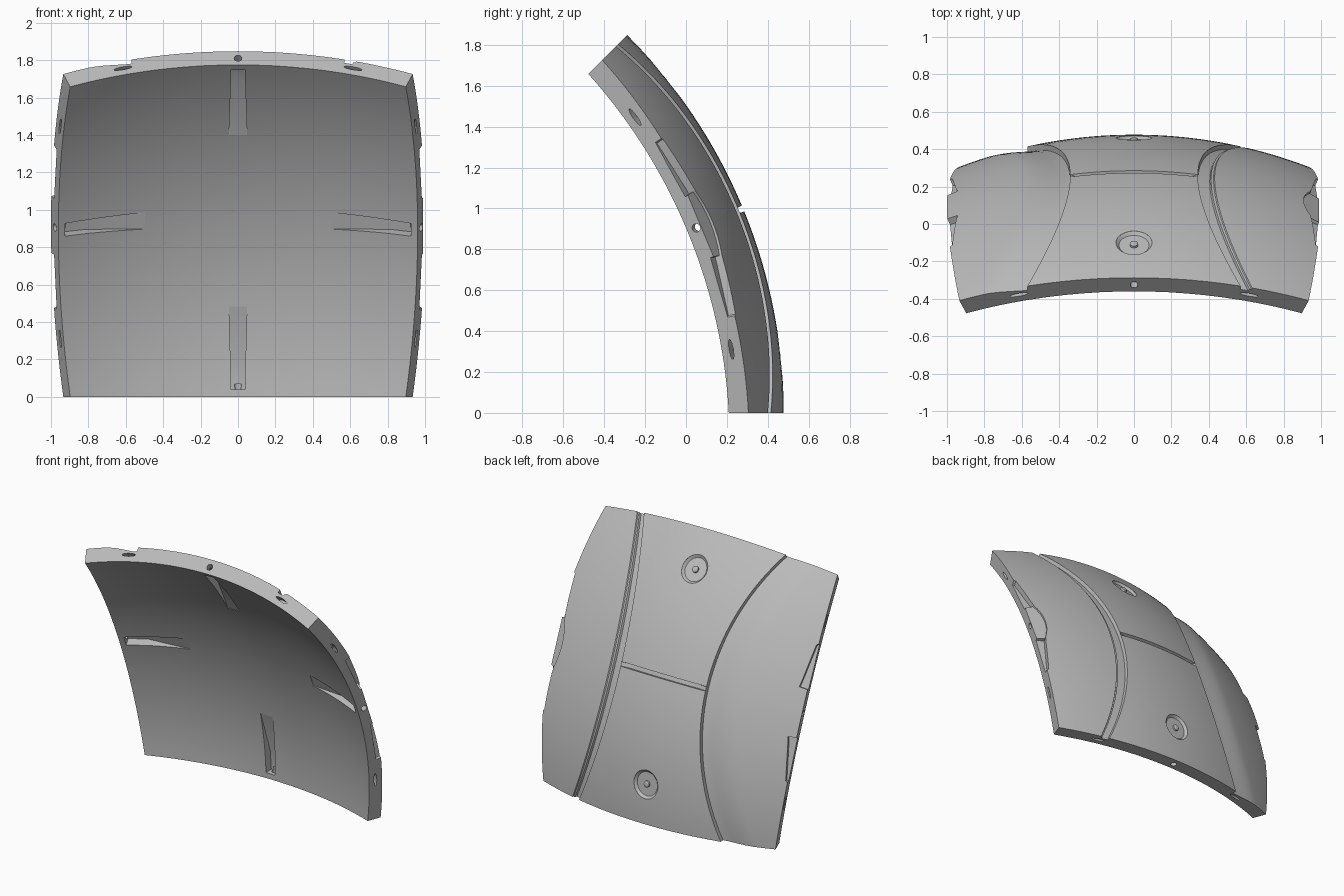
import bpy, bmesh
from math import sin, cos, tan, atan, radians, degrees, pi
from mathutils import Vector, Matrix

if "Cube" in bpy.data.objects:
    bpy.data.objects.remove(bpy.data.objects["Cube"])

HALF = 22.5                      # half angle of the square panel
R_OUT, R_IN = 2.613, 2.51
CENTRE = Vector((0, -2.135, 0))  # centre of the sphere
TILT = Matrix.Rotation(radians(HALF), 3, 'X')

grey = bpy.data.materials.new("panel_grey")
grey.use_nodes = True
grey.diffuse_color = (0.5, 0.5, 0.5, 1)
grey.node_tree.nodes["Principled BSDF"].inputs["Base Color"].default_value = (0.5, 0.5, 0.5, 1)


def point(a, b, r, turn=0):
    """Point on the panel from two angles off its middle, turned to one of four edges."""
    v = Vector((tan(radians(a)), tan(radians(b)), 1)).normalized() * r
    v = Matrix.Rotation(turn * pi / 2, 3, 'Z') @ v
    return CENTRE + TILT @ Vector((v.x, v.z, v.y))


def make_object(name, bm):
    bmesh.ops.recalc_face_normals(bm, faces=bm.faces)
    mesh = bpy.data.meshes.new(name)
    bm.to_mesh(mesh)
    bm.free()
    mesh.materials.append(grey)
    obj = bpy.data.objects.new(name, mesh)
    bpy.context.collection.objects.link(obj)
    return obj


def loft(name, rings):
    """Closed solid through rings of equal point count."""
    bm = bmesh.new()
    rows = [[bm.verts.new(p) for p in ring] for ring in rings]
    n = len(rows[0])
    for low, high in zip(rows, rows[1:]):
        for i in range(n):
            j = (i + 1) % n
            bm.faces.new((low[i], low[j], high[j], high[i]))
    bm.faces.new(rows[0])
    bm.faces.new(rows[-1])
    return make_object(name, bm)


def circle(n=24):
    return [(cos(2 * pi * i / n), sin(2 * pi * i / n)) for i in range(n)]


def spread(start, end, n):
    return [start + (end - start) * i / n for i in range(n)]


# Rows of the shell, with a narrow seam across the middle
lower = spread(0, 22.15, 18) + [22.15, 22.2]
rows = lower + [45 - p for p in reversed(lower)]

# Groove profiles: (angle outward from the groove line, depth)
soft_groove = [(0, 0), (0.1, 0.03), (0.9, 0.028), (1.8, 0.021), (2.8, 0.013),
               (3.7, 0.006), (4.5, 0.002), (5.1, 0)]
crisp_groove = [(0, 0), (0.1, 0.025), (1.5, 0.025), (1.6, 0.01), (1.9, 0.008), (2, 0)]


def shell_row(phi):
    """Columns of one row as (longitude, depth)."""
    bend = ((phi - HALF) / HALF) ** 2
    line = 7.5 + 5.1 * bend
    edge = degrees(atan(tan(radians(HALF)) * cos(radians(phi - HALF))))
    narrow = 1 - 0.3 * bend
    seam = 0.025 if abs(phi - HALF) < 0.32 else 0
    left = [(-line - o, d) for o, d in reversed(soft_groove)]
    right = [(line + o * narrow, d) for o, d in crisp_groove]
    middle = [(x, seam) for x in spread(-line, line, 12)[1:]]
    return ([(x, 0) for x in spread(-edge, left[0][0], 8)] + left + middle + right
            + [(x, 0) for x in reversed(spread(edge, right[-1][0], 10))])


def build_shell():
    bm = bmesh.new()
    grids = []
    for radius, carve in ((R_OUT, 1), (R_IN, 0)):
        grid = []
        for phi in rows:
            p = radians(phi)
            line = []
            for lon, depth in shell_row(phi):
                q = radians(lon)
                d = Vector((sin(q), cos(q) * cos(p), cos(q) * sin(p)))
                line.append(bm.verts.new(CENTRE + d * (radius - depth * carve)))
            grid.append(line)
        for a, b in zip(grid, grid[1:]):
            for i in range(len(a) - 1):
                bm.faces.new((a[i], a[i + 1], b[i + 1], b[i]))
        grids.append(grid)
    # rim between the outer and inner skins
    rims = [g[0] + [r[-1] for r in g[1:-1]] + g[-1][::-1] + [r[0] for r in g[-2:0:-1]]
            for g in grids]
    n = len(rims[0])
    for i in range(n):
        j = (i + 1) % n
        bm.faces.new((rims[0][i], rims[0][j], rims[1][j], rims[1][i]))
    return make_object("curved_panel", bm)


panel = build_shell()
cutters = []

# Tapered pockets inside, with peg holes and slots in the rim, on all four edges
for k in range(4):
    pocket = [(11.4, 1.12, 2.512), (18.5, 0.95, 2.57), (21.6, 0.9, 2.572)]
    cutters.append(loft("pocket_cutter", [
        [point(a, -w, 2.45, k), point(a, w, 2.45, k), point(a, w, r, k), point(a, -w, r, k)]
        for a, w, r in pocket]))
    cutters.append(loft("peg_hole_cutter", [
        [point(a, 0.5 * x, 2.56 + 0.022 * y, k) for x, y in circle(16)] for a in (23, 21)]))
    for side in (-15, 15):
        cutters.append(loft("slot_cutter", [
            [point(a, side + 1.2 * x, 2.56 + 0.011 * y, k) for x, y in circle(16)]
            for a in (23.5, 21.3)]))

# Tapered notches on the outer side edges
notch = [(23.5, 3.8), (21.2, 4), (21.4, 5), (22.2, 11), (23.5, 11.8)]
for k in (0, 2):
    for s in (-1, 1):
        cutters.append(loft("notch_cutter", [
            [point(a, s * b, r, k) for a, b in notch] for r in (2.575, 2.68)]))

# Shallow arc recess on one side edge
arc = [(23.5 - 3.2 * cos(pi * t / 16), 8 * t / 8) for t in range(-8, 9)]
cutters.append(loft("arc_cutter", [[point(a, b, r) for a, b in arc] for r in (2.6, 2.68)]))

# Round dishes on the outer face
for b in (-16.3, 16.3):
    cutters.append(loft("dish_cutter", [
        [point(w * x, b + w * y, r) for x, y in circle(40)]
        for w, r in ((1.85, 2.595), (2.2, 2.612), (2.2, 2.64))]))

bpy.context.view_layer.objects.active = panel
for cutter in cutters:
    mod = panel.modifiers.new("cut", 'BOOLEAN')
    mod.operation = 'DIFFERENCE'
    mod.solver = 'EXACT'
    mod.object = cutter
    bpy.ops.object.modifier_apply(modifier=mod.name)
    bpy.data.objects.remove(cutter)

# Small domed studs in the dishes
studs = []
for name, b in (("lower_stud", -16.3), ("upper_stud", 16.3)):
    studs.append(loft(name, [
        [point(w * x, b + w * y, r) for x, y in circle(20)]
        for w, r in ((0.52, 2.59), (0.5, 2.606), (0.3, 2.612))]))

for obj in [panel] + studs:
    bpy.ops.object.select_all(action='DESELECT')
    obj.select_set(True)
    bpy.context.view_layer.objects.active = obj
    bpy.ops.object.shade_smooth_by_angle(angle=radians(25))
